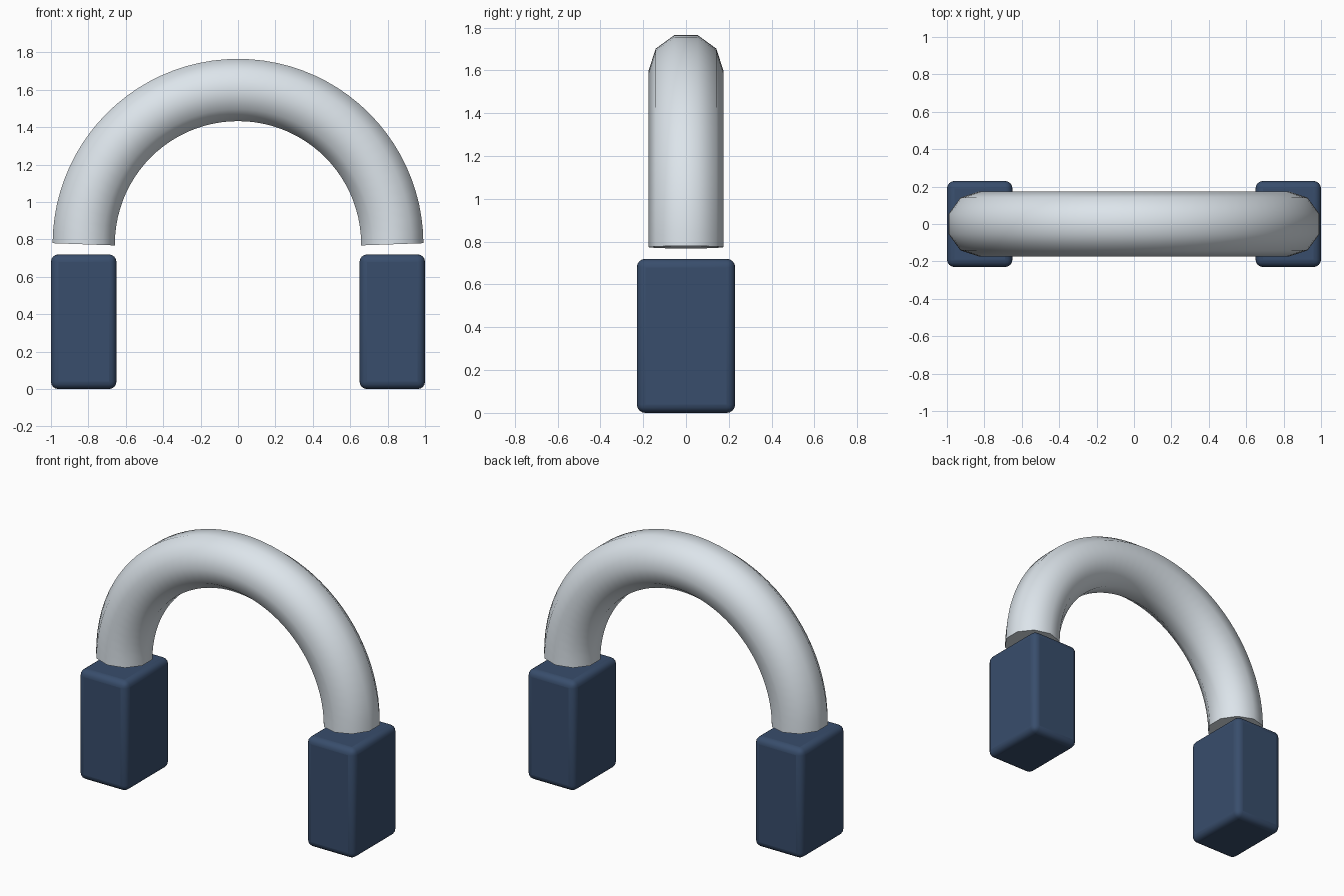
import bpy, math

if "Cube" in bpy.data.objects:
    bpy.data.objects.remove(bpy.data.objects["Cube"])

R, CZ, STEPS = 0.825, 0.774, 44


def material(name, color):
    m = bpy.data.materials.new(name)
    m.diffuse_color = color
    m.use_nodes = True
    m.node_tree.nodes["Principled BSDF"].inputs["Base Color"].default_value = m.diffuse_color
    return m


navy = material("navy", (0.04, 0.075, 0.15, 1))
silver = material("silver", (0.72, 0.78, 0.83, 1))

# Arched tube: ten-sided section swept along a half circle
curve = bpy.data.curves.new("arch_tube", "CURVE")
curve.dimensions = "3D"
curve.bevel_depth = 0.175
curve.bevel_resolution = 3
curve.use_fill_caps = True
path = curve.splines.new("POLY")
path.points.add(STEPS)
for i, p in enumerate(path.points):
    a = math.pi * (1 - i / STEPS)
    p.co = (R * math.cos(a), 0, CZ + R * math.sin(a), 1)
path.use_smooth = True
tube = bpy.data.objects.new("arch_tube", curve)
bpy.context.collection.objects.link(tube)
bpy.ops.object.select_all(action="DESELECT")
tube.select_set(True)
bpy.context.view_layer.objects.active = tube
bpy.ops.object.convert(target="MESH")
tube = bpy.context.object
tube.data.materials.clear()
tube.data.materials.append(silver)
bpy.ops.object.shade_smooth_by_angle(angle=math.radians(50))

# Rounded end blocks below the tube ends
for side, x in (("left", -R), ("right", R)):
    bpy.ops.mesh.primitive_cube_add(size=1, location=(x, 0, 0.36))
    block = bpy.context.object
    block.name = side + "_end_block"
    block.scale = (0.35, 0.46, 0.72)
    bpy.ops.object.transform_apply(location=False, rotation=False, scale=True)
    bevel = block.modifiers.new("rounded_edges", "BEVEL")
    bevel.width = 0.04
    bevel.segments = 4
    block.data.materials.append(navy)
    bpy.ops.object.shade_smooth_by_angle(angle=math.radians(40))
